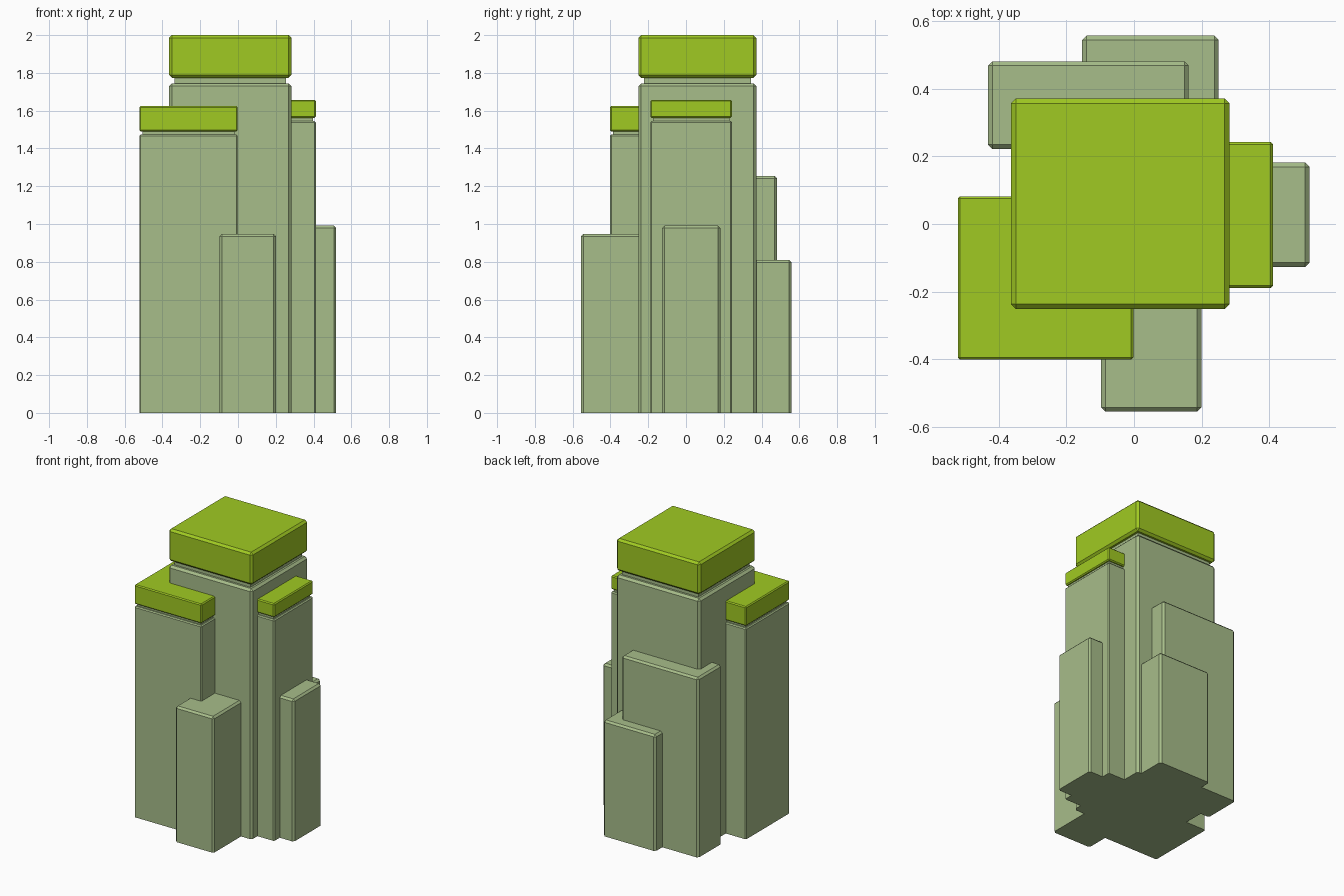
import bpy, bmesh

if "Cube" in bpy.data.objects:
    bpy.data.objects.remove(bpy.data.objects["Cube"])


def material(name, rgb):
    m = bpy.data.materials.new(name)
    m.diffuse_color = (*rgb, 1)
    m.use_nodes = True
    m.node_tree.nodes["Principled BSDF"].inputs["Base Color"].default_value = m.diffuse_color
    return m


SAGE = material("sage_stone", (0.386, 0.509, 0.254))
LIME = material("lime_cap", (0.352, 0.591, 0.016))


def block(name, x, y, z, mat, chamfer=0.0, flat_base=True):
    """Box from min/max ranges with chamfered edges; base edges stay sharp if flat_base."""
    bm = bmesh.new()
    bmesh.ops.create_cube(bm, size=1)
    for v in bm.verts:
        v.co = [r[0] if c < 0 else r[1] for c, r in zip(v.co, (x, y, z))]
    if chamfer:
        edges = [e for e in bm.edges
                 if not (flat_base and all(v.co.z < z[0] + 1e-5 for v in e.verts))]
        bmesh.ops.bevel(bm, geom=edges, offset=chamfer, segments=1,
                        affect='EDGES', profile=0.5)
    me = bpy.data.meshes.new(name)
    bm.to_mesh(me)
    bm.free()
    me.materials.append(mat)
    ob = bpy.data.objects.new(name, me)
    bpy.context.collection.objects.link(ob)


def capped_tower(name, x, y, top, cap, chamfer, inset):
    """Shaft, recessed neck and lime cap."""
    block(name + "_shaft", x, y, (0, top), SAGE, chamfer)
    block(name + "_neck", (x[0] + inset, x[1] - inset), (y[0] + inset, y[1] - inset),
          (top - 0.02, cap[0] + 0.02), SAGE)
    block(name + "_cap", x, y, cap, LIME, chamfer, False)


# Capped towers
capped_tower("main_tower", (-0.365, 0.283), (-0.252, 0.372), 1.745, (1.774, 2.0), 0.015, 0.029)
capped_tower("left_tower", (-0.522, -0.002), (-0.402, 0.082), 1.474, (1.49, 1.625), 0.007, 0.016)
capped_tower("right_tower", (0.0, 0.412), (-0.189, 0.243), 1.545, (1.562, 1.657), 0.007, 0.014)

# Plain side blocks
block("front_block", (-0.098, 0.2), (-0.556, -0.1), (0, 0.948), SAGE, 0.013)
block("right_block", (0.15, 0.52), (-0.127, 0.182), (0, 0.991), SAGE, 0.013)
block("back_tall_block", (-0.432, 0.162), (0.222, 0.482), (0, 1.255), SAGE, 0.013)
block("back_low_block", (-0.154, 0.251), (0.2, 0.558), (0, 0.81), SAGE, 0.013)
